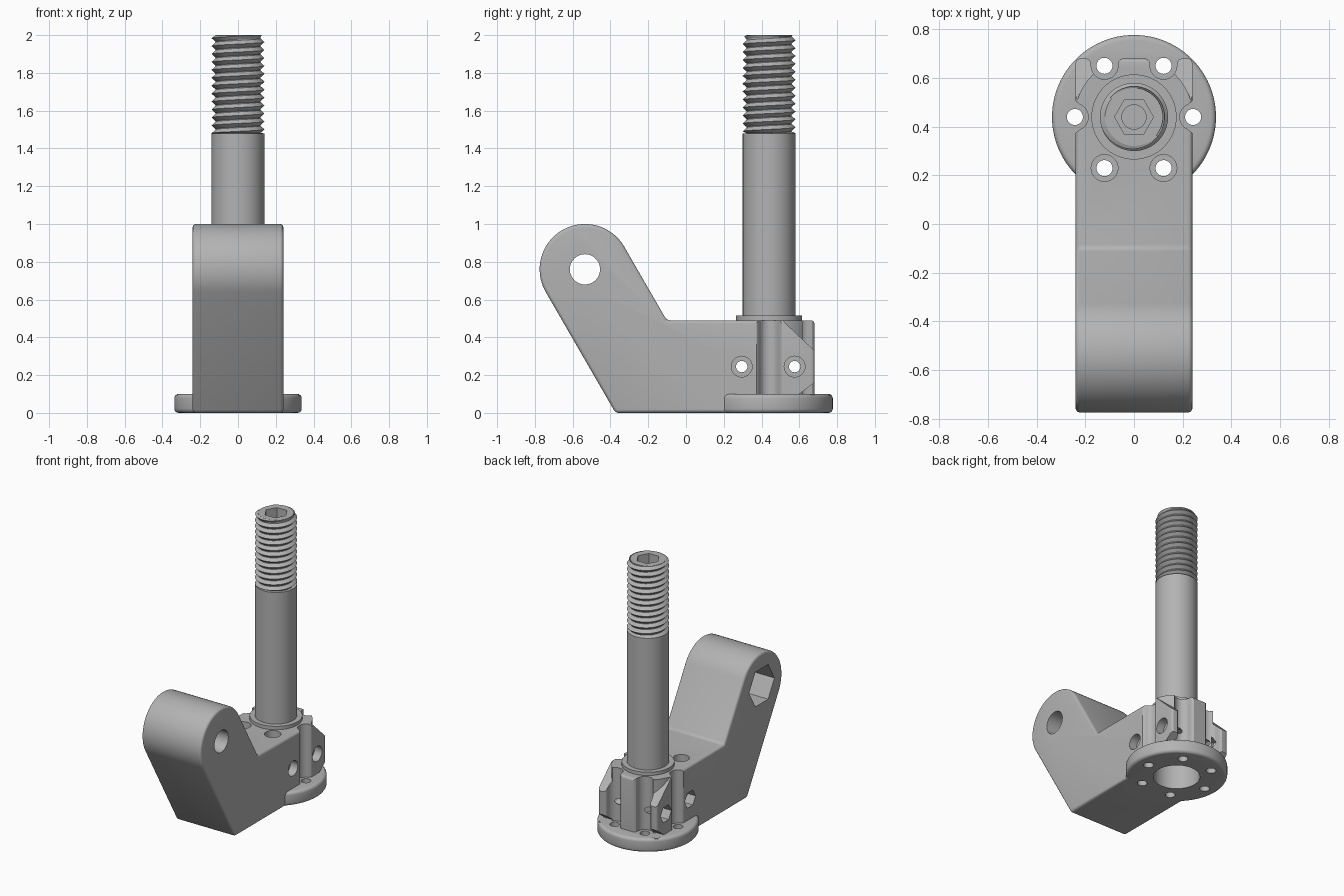
import bpy, bmesh, math
from mathutils import Matrix, Vector

cube = bpy.data.objects.get("Cube")
if cube:
    bpy.data.objects.remove(cube)

grey = bpy.data.materials.new("plain grey")
grey.use_nodes = True
COLOUR = (0.45, 0.45, 0.45, 1)
grey.diffuse_color = COLOUR
grey.node_tree.nodes["Principled BSDF"].inputs["Base Color"].default_value = COLOUR

AXIS_Y = 0.44       # position of the post and flange axis
FLANGE_TOP = 0.1
BLOCK_TOP = 0.49


def finish(name, bm):
    bmesh.ops.recalc_face_normals(bm, faces=bm.faces)
    mesh = bpy.data.meshes.new(name)
    bm.to_mesh(mesh)
    bm.free()
    mesh.materials.append(grey)
    obj = bpy.data.objects.new(name, mesh)
    bpy.context.collection.objects.link(obj)
    return obj


def prism(name, outline, lo, hi, axis="z"):
    """Extrude an outline: (x, y) along z, or (y, z) along x."""
    bm = bmesh.new()
    place = (lambda u, v, w: (u, v, w)) if axis == "z" else (lambda u, v, w: (w, u, v))
    face = bm.faces.new([bm.verts.new(place(u, v, lo)) for u, v in outline])
    out = bmesh.ops.extrude_face_region(bm, geom=[face])
    verts = [g for g in out["geom"] if isinstance(g, bmesh.types.BMVert)]
    bmesh.ops.translate(bm, verts=verts, vec=Vector(place(0, 0, hi - lo)))
    return finish(name, bm)


def ring(u, v, r, n=48):
    return [(u + r * math.cos(math.tau * i / n), v + r * math.sin(math.tau * i / n))
            for i in range(n)]


def use(obj, kind, **settings):
    mod = obj.modifiers.new(kind, kind)
    for key, value in settings.items():
        setattr(mod, key, value)
    bpy.context.view_layer.objects.active = obj
    bpy.ops.object.modifier_apply(modifier=mod.name)


def combine(obj, other, operation="DIFFERENCE"):
    use(obj, "BOOLEAN", object=other, operation=operation, solver="EXACT")
    bpy.data.objects.remove(other)


def cut(obj, outline, lo, hi, axis="z"):
    combine(obj, prism("cutter", outline, lo, hi, axis))


def soften(obj, width):
    use(obj, "BEVEL", width=width, segments=4, limit_method="ANGLE",
        angle_limit=math.radians(30))


def smooth(obj):
    bpy.ops.object.select_all(action="DESELECT")
    obj.select_set(True)
    bpy.context.view_layer.objects.active = obj
    bpy.ops.object.shade_smooth_by_angle(angle=math.radians(30))


# Bent bracket: low block with a leaning arm that ends in a round eye
EYE_Y, EYE_Z, EYE_R = -0.535, 0.76, 0.24
arc = [math.radians(30 + 180 * i / 32) for i in range(33)]
side = [(EYE_Y + EYE_R * math.cos(a), EYE_Z + EYE_R * math.sin(a)) for a in arc]
side += [(-0.373, 0), (0.68, 0), (0.68, BLOCK_TOP), (-0.102, BLOCK_TOP)]
bracket = prism("bracket", side, -0.24, 0.24, "x")
soften(bracket, 0.018)

# Sloped rear corners, leaving the round core standing
for s in (-1, 1):
    lo, hi = sorted((s * 0.12, s * 0.3))
    for slope in ([(0.51, 0.49), (0.51, 0.6), (0.8, 0.6), (0.8, 0.217)],
                  [(0.60, 0.1), (0.8, 0.1), (0.8, 0.25)]):
        wedge = prism("wedge", slope, lo, hi, "x")
        combine(wedge, prism("core", ring(0, AXIS_Y, 0.243, 64), -0.1, 0.9))
        combine(bracket, wedge)


# Clearance channels above the flange holes, with flared mouths
def channel(centre, turn, reach, edge):
    half = math.radians(reach)
    mouth = [(0.058, edge - 0.012), (0.064, edge - 0.005), (0.076, edge + 0.002), (0.076, 0.1)]
    pts = [(0.055 * math.sin(a), -0.055 * math.cos(a))
           for a in (-half + 2 * half * i / 24 for i in range(25))]
    pts += mouth + [(-u, v) for u, v in reversed(mouth)]
    rot = Matrix.Rotation(math.radians(turn), 2)
    return [tuple(rot @ Vector(p) + Vector(centre)) for p in pts]


for s in (-1, 1):
    cut(bracket, channel((s * 0.243, AXIS_Y), -90 * s, 65, 0), FLANGE_TOP, 0.7)
    cut(bracket, channel((s * 0.121, AXIS_Y + 0.21), 0, 90, 0.03), FLANGE_TOP, 0.7)
    cut(bracket, ring(s * 0.121, AXIS_Y - 0.21, 0.055), FLANGE_TOP, 0.7)

# Round flange under the block
flange = prism("flange", ring(0, AXIS_Y, 0.337, 96), 0, FLANGE_TOP)
soften(flange, 0.022)
combine(bracket, flange, "UNION")

# Centre bore and six flange holes
cut(bracket, ring(0, AXIS_Y, 0.155, 64), -0.1, 0.4)
for i in range(6):
    a = math.tau * i / 6
    cut(bracket, ring(0.243 * math.cos(a), AXIS_Y + 0.243 * math.sin(a), 0.033, 32), -0.1, 0.2)

# Cross holes with nut pockets on the right and round seats on the left
for y, z, hole, pocket, depth in ((EYE_Y, EYE_Z, 0.08, 0.147, 0.2),
                                  (0.295, 0.245, 0.03, 0.063, 0.08),
                                  (0.575, 0.245, 0.03, 0.063, 0.08)):
    cut(bracket, ring(y, z, hole), -0.4, 0.4, "x")
    cut(bracket, ring(y, z, pocket, 6), -0.4, depth - 0.24, "x")
    if hole < 0.05:
        cut(bracket, ring(y, z, 0.055), 0.18, 0.4, "x")
smooth(bracket)

# Post: washer, shank and threaded core with a hex socket
washer = prism("washer", ring(0, AXIS_Y, 0.175, 64), BLOCK_TOP - 0.005, 0.515)
smooth(washer)
THREAD_START, TOP = 1.48, 2.0
shank = prism("shank", ring(0, AXIS_Y, 0.14, 64), 0.45, THREAD_START)
smooth(shank)
core = prism("thread_core", ring(0, AXIS_Y, 0.119, 64), THREAD_START - 0.02, TOP)
cut(core, ring(0, AXIS_Y, 0.08, 6), TOP - 0.09, TOP + 0.1)
cut(core, ring(0, AXIS_Y, 0.05, 32), TOP - 0.12, TOP)
smooth(core)

# Helical thread, clipped at both ends and chamfered at the top
PITCH, STEPS = 0.042, 64
turns = math.ceil((TOP - THREAD_START) / PITCH)
bm = bmesh.new()
rows = []
for r in range(-2, 2 * turns + 2):
    row = []
    for j in range(STEPS + 1):
        a = math.tau * j / STEPS
        z = THREAD_START + PITCH * (r / 2 + j / STEPS)
        z = min(max(z, THREAD_START), TOP)
        radius = min(0.14 if r % 2 else 0.117, 0.126 + TOP - z)
        row.append(bm.verts.new((radius * math.cos(a), AXIS_Y + radius * math.sin(a), z)))
    rows.append(row)
for low, high in zip(rows, rows[1:]):
    for j in range(STEPS):
        quad = (low[j], low[j + 1], high[j + 1], high[j])
        if max(v.co.z for v in quad) - min(v.co.z for v in quad) > 1e-6:
            bm.faces.new(quad)
bmesh.ops.remove_doubles(bm, verts=bm.verts, dist=1e-5)
thread = finish("thread", bm)
smooth(thread)
